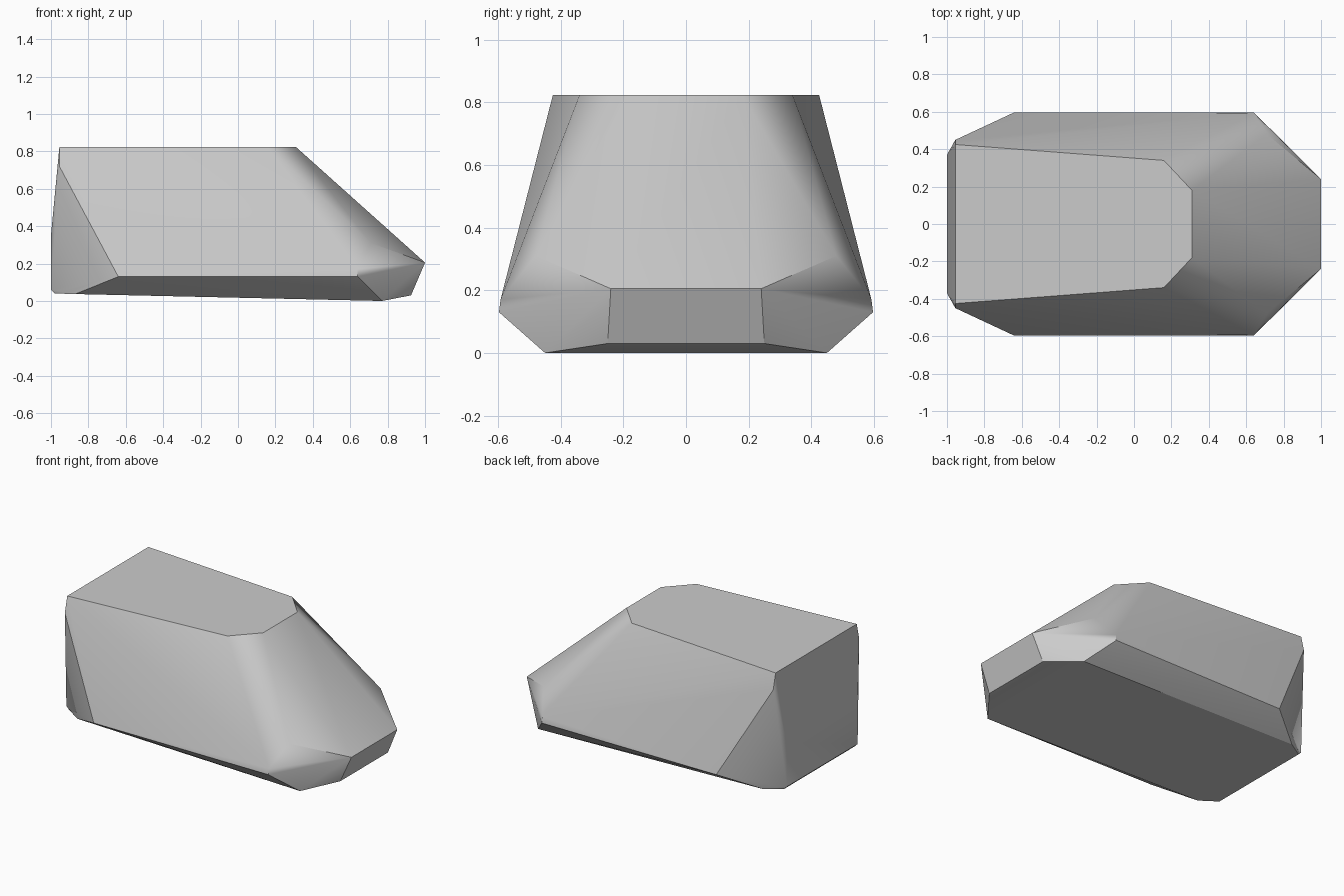
import bpy
import bmesh
import math

cube = bpy.data.objects.get("Cube")
if cube:
    bpy.data.objects.remove(cube, do_unlink=True)

# Corner points of one half, mirrored across y
roof = [(-0.955, 0.425, 0.823), (0.16, 0.34, 0.823), (0.31, 0.18, 0.823)]
shoulder = [(-0.955, 0.45, 0.72), (0.71, 0.48, 0.31)]
nose = [(1.0, 0.24, 0.205), (0.925, 0.25, 0.03)]
side = [(-0.64, 0.597, 0.13), (0.64, 0.597, 0.13), (0.64, 0.592, 0.17)]
tail = [(-1.0, 0.37, 0.35), (-1.0, 0.37, 0.06), (-0.98, 0.37, 0.04)]
belly = [(-0.87, 0.44, 0.037), (0.77, 0.45, 0.0)]

# Wrap the points in one convex shell
bm = bmesh.new()
for x, y, z in roof + shoulder + nose + side + tail + belly:
    for s in (1, -1):
        bm.verts.new((x, s * y, z))
bmesh.ops.convex_hull(bm, input=bm.verts[:])
bmesh.ops.delete(bm, geom=[v for v in bm.verts if not v.link_faces], context='VERTS')
bmesh.ops.dissolve_limit(bm, angle_limit=math.radians(1), verts=bm.verts[:], edges=bm.edges[:])
bmesh.ops.recalc_face_normals(bm, faces=bm.faces[:])
mesh = bpy.data.meshes.new("body_shell")
bm.to_mesh(mesh)
bm.free()

body = bpy.data.objects.new("body_shell", mesh)
bpy.context.collection.objects.link(body)

# Plain grey finish
grey = bpy.data.materials.new("plain_grey")
grey.use_nodes = True
colour = (0.6, 0.6, 0.6, 1.0)
grey.diffuse_color = colour
grey.node_tree.nodes["Principled BSDF"].inputs["Base Color"].default_value = colour
mesh.materials.append(grey)

# Soft shading over shallow edges, flat centres on large faces
bpy.context.view_layer.objects.active = body
body.select_set(True)
bpy.ops.object.shade_smooth_by_angle(angle=math.radians(30))
weighted = body.modifiers.new("weighted_normals", 'WEIGHTED_NORMAL')
weighted.keep_sharp = True
